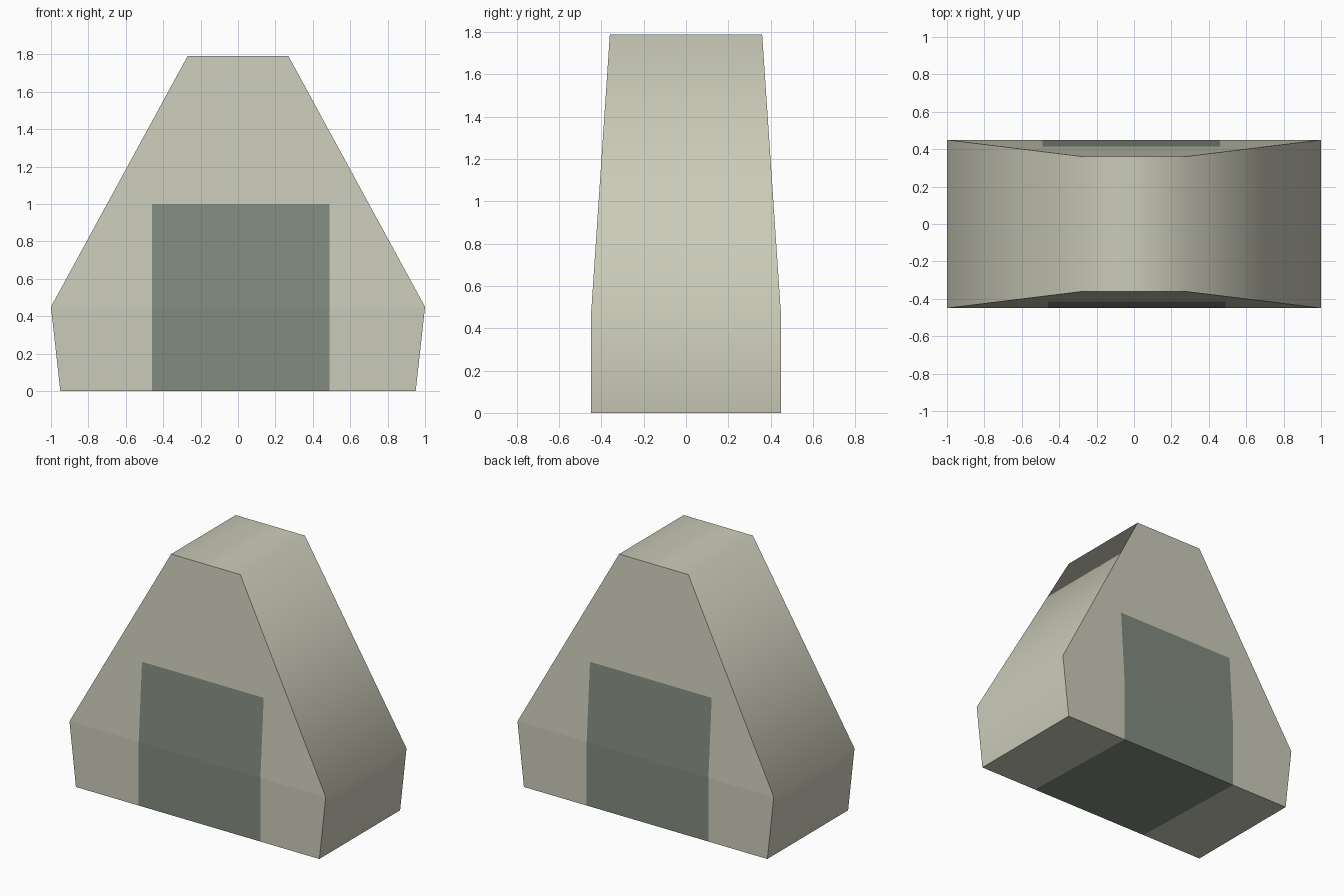
import bpy, bmesh

if "Cube" in bpy.data.objects:
    bpy.data.objects.remove(bpy.data.objects["Cube"])

BEND, TOP, DOOR_H = 0.45, 1.79, 1.0      # heights
DOOR_L, DOOR_R = -0.46, 0.49             # panel edges on the front


def depth(z):
    """Half depth of the body: straight at the base, tapering above the bend."""
    return 0.45 - 0.09 * max(0, z - BEND) / (TOP - BEND)


def material(name, rgb):
    m = bpy.data.materials.new(name)
    m.diffuse_color = (*rgb, 1)
    m.use_nodes = True
    m.node_tree.nodes["Principled BSDF"].inputs["Base Color"].default_value = m.diffuse_color
    return m


bm = bmesh.new()


def make_end(turn):
    """Front end wall with its panel (turn=1), or the same turned 180 degrees (turn=-1)."""
    def row(z, *xs):
        return [bm.verts.new((turn * x, -turn * depth(z), z)) for x in xs]

    def face(verts, mat):
        bm.faces.new(verts).material_index = mat

    base = row(0, -0.95, DOOR_L, DOOR_R, 0.95)
    bend = row(BEND, -1, DOOR_L, DOOR_R, 1)
    door = row(DOOR_H, DOOR_L, DOOR_R)
    top = row(TOP, -0.27, 0.27)
    for i in range(3):
        face([base[i], base[i + 1], bend[i + 1], bend[i]], int(i == 1))
    face([bend[1], bend[2], door[1], door[0]], 1)
    face([bend[0], bend[1], door[0], door[1], bend[2], bend[3], top[1], top[0]], 0)
    return base, bend, top


front, back = make_end(1), make_end(-1)

# Underside with the panel colour running through
for i in range(3):
    a, b = front[0], back[0][::-1]
    bm.faces.new([a[i], b[i], b[i + 1], a[i + 1]]).material_index = int(i == 1)


# Smooth band: right wall, right slope, top, left slope, left wall
def outline(rows):
    base, bend, top = rows
    return [base[3], bend[3], top[1], top[0], bend[0], base[0]]


f, b = outline(front), outline(back)[::-1]
band = [bm.faces.new([f[i], b[i], b[i + 1], f[i + 1]]) for i in range(5)]
for face in band:
    face.smooth = True
for e in bm.edges:
    if sum(x in band for x in e.link_faces) == 1:
        e.smooth = False

bmesh.ops.recalc_face_normals(bm, faces=bm.faces)
mesh = bpy.data.meshes.new("tapered_block")
bm.to_mesh(mesh)
bm.free()
mesh.materials.append(material("pale stone", (0.60, 0.60, 0.49)))
mesh.materials.append(material("grey green panel", (0.225, 0.265, 0.215)))
bpy.context.collection.objects.link(bpy.data.objects.new("tapered_block", mesh))
